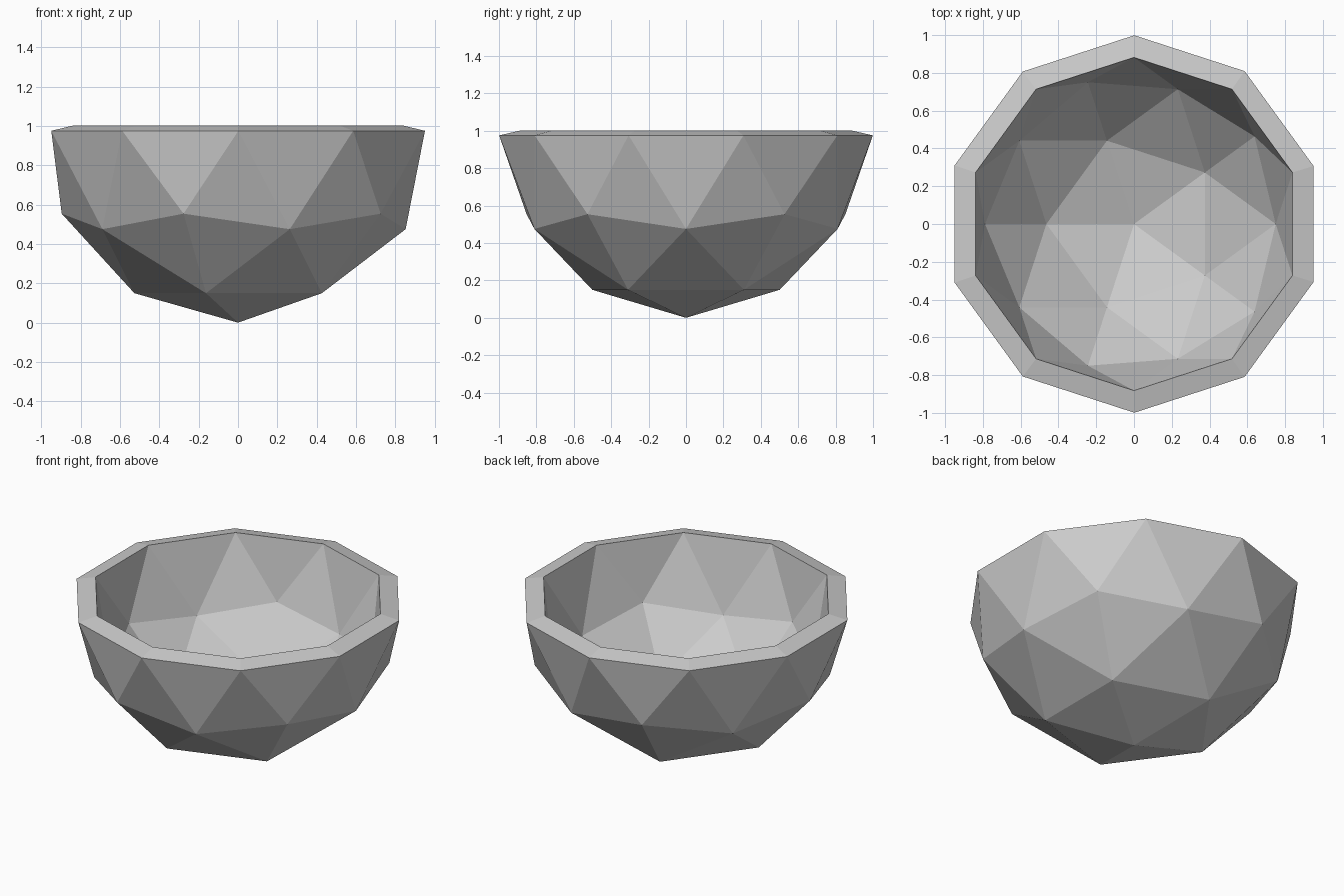
import bpy
import bmesh

cube = bpy.data.objects.get("Cube")
if cube:
    bpy.data.objects.remove(cube, do_unlink=True)

INNER_RADIUS = 0.882
WALL = 0.12

# Plain grey material
grey = bpy.data.materials.new("light_grey")
grey.use_nodes = True
colour = (0.6, 0.6, 0.6, 1)
grey.diffuse_color = colour
grey.node_tree.nodes["Principled BSDF"].inputs["Base Color"].default_value = colour

# Inner skin: lower half of a faceted sphere
bm = bmesh.new()
bmesh.ops.create_icosphere(bm, subdivisions=2, radius=INNER_RADIUS)
bmesh.ops.delete(bm, geom=[v for v in bm.verts if v.co.z > 0.01], context="VERTS")
bmesh.ops.translate(bm, verts=bm.verts, vec=(0, 0, INNER_RADIUS + WALL))
for face in bm.faces:
    face.smooth = False

mesh = bpy.data.meshes.new("bowl")
bm.to_mesh(mesh)
bm.free()
mesh.materials.append(grey)
bowl = bpy.data.objects.new("bowl", mesh)
bpy.context.scene.collection.objects.link(bowl)

# Wall thickness grows outwards, tipping the rim slightly down
wall = bowl.modifiers.new("wall", "SOLIDIFY")
wall.thickness = WALL
wall.offset = 1
